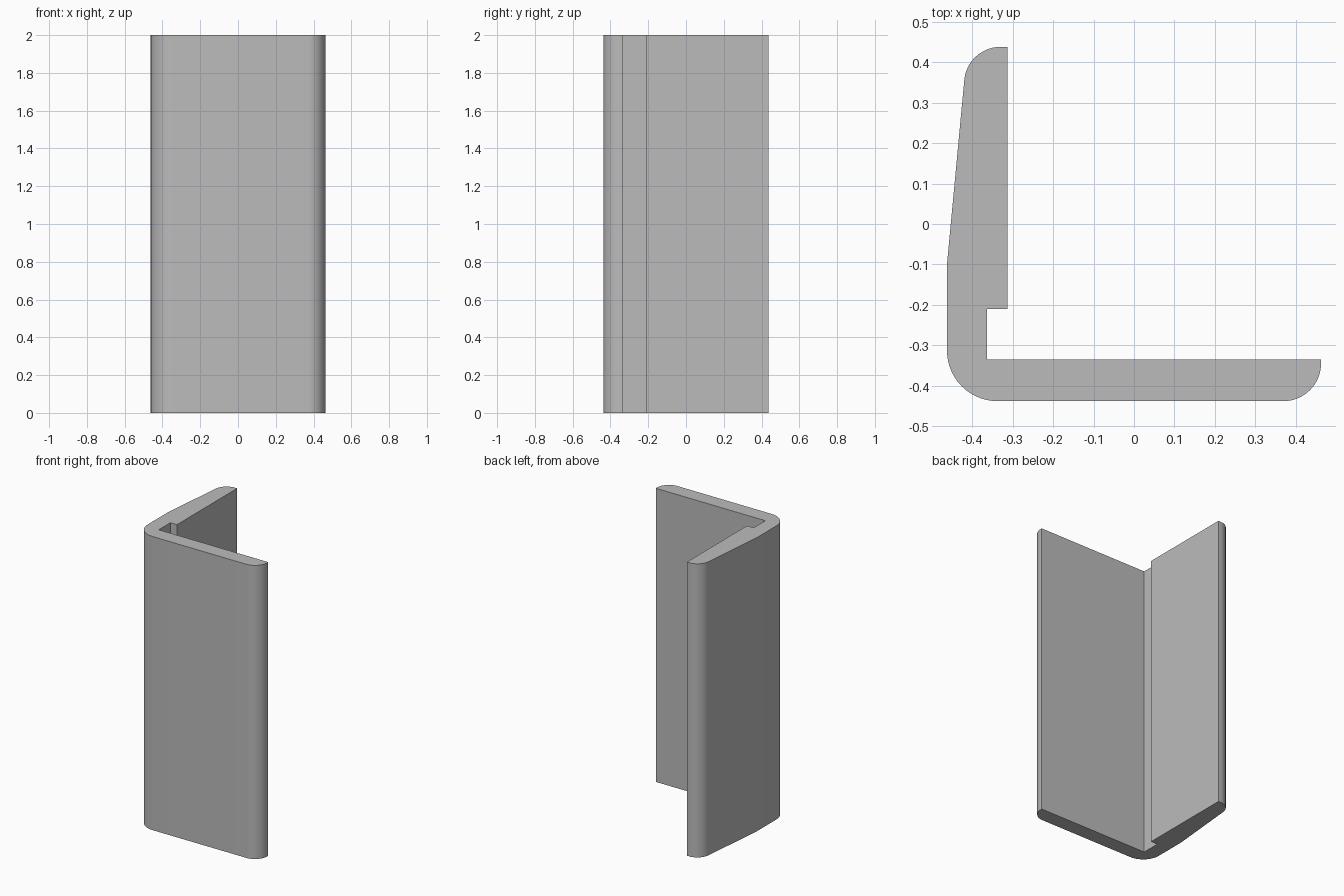
import bpy, bmesh
from math import radians, cos, sin

cube = bpy.data.objects.get("Cube")
if cube:
    bpy.data.objects.remove(cube, do_unlink=True)

HEIGHT = 2.0


def arc(cx, cy, r, start, end, steps=14):
    """Points along a circular arc, angles in degrees."""
    angles = [radians(start + (end - start) * i / steps) for i in range(steps + 1)]
    return [(cx + r * cos(a), cy + r * sin(a)) for a in angles]


# Cross-section of the angle trim, counter-clockwise
profile = [(-0.313, 0.438)]
profile += arc(-0.33, 0.348, 0.09, 90, 174.7)        # rounded tip of the side leg
profile += [(-0.4625, -0.10)]                        # start of the taper
profile += arc(-0.3375, -0.313, 0.125, 180, 270)     # outer corner
profile += arc(0.3695, -0.345, 0.093, 270, 360)      # rounded tip of the front leg
profile += [(0.4625, -0.335), (-0.363, -0.335),      # inner face and corner groove
            (-0.363, -0.21), (-0.313, -0.21)]

# Extrude the section upwards
bm = bmesh.new()
base = bm.faces.new([bm.verts.new((x, y, 0)) for x, y in profile])
top = bmesh.ops.extrude_face_region(bm, geom=[base], use_keep_orig=True)
bmesh.ops.translate(bm, vec=(0, 0, HEIGHT),
                    verts=[g for g in top["geom"] if isinstance(g, bmesh.types.BMVert)])
bmesh.ops.recalc_face_normals(bm, faces=bm.faces)
mesh = bpy.data.meshes.new("corner_trim")
bm.to_mesh(mesh)
bm.free()

trim = bpy.data.objects.new("corner_trim", mesh)
bpy.context.collection.objects.link(trim)

# Plain grey finish
grey = bpy.data.materials.new("plain_grey")
grey.use_nodes = True
color = (0.5, 0.5, 0.5, 1)
grey.diffuse_color = color
grey.node_tree.nodes["Principled BSDF"].inputs["Base Color"].default_value = color
mesh.materials.append(grey)

bpy.context.view_layer.objects.active = trim
trim.select_set(True)
bpy.ops.object.shade_smooth_by_angle(angle=radians(20))
